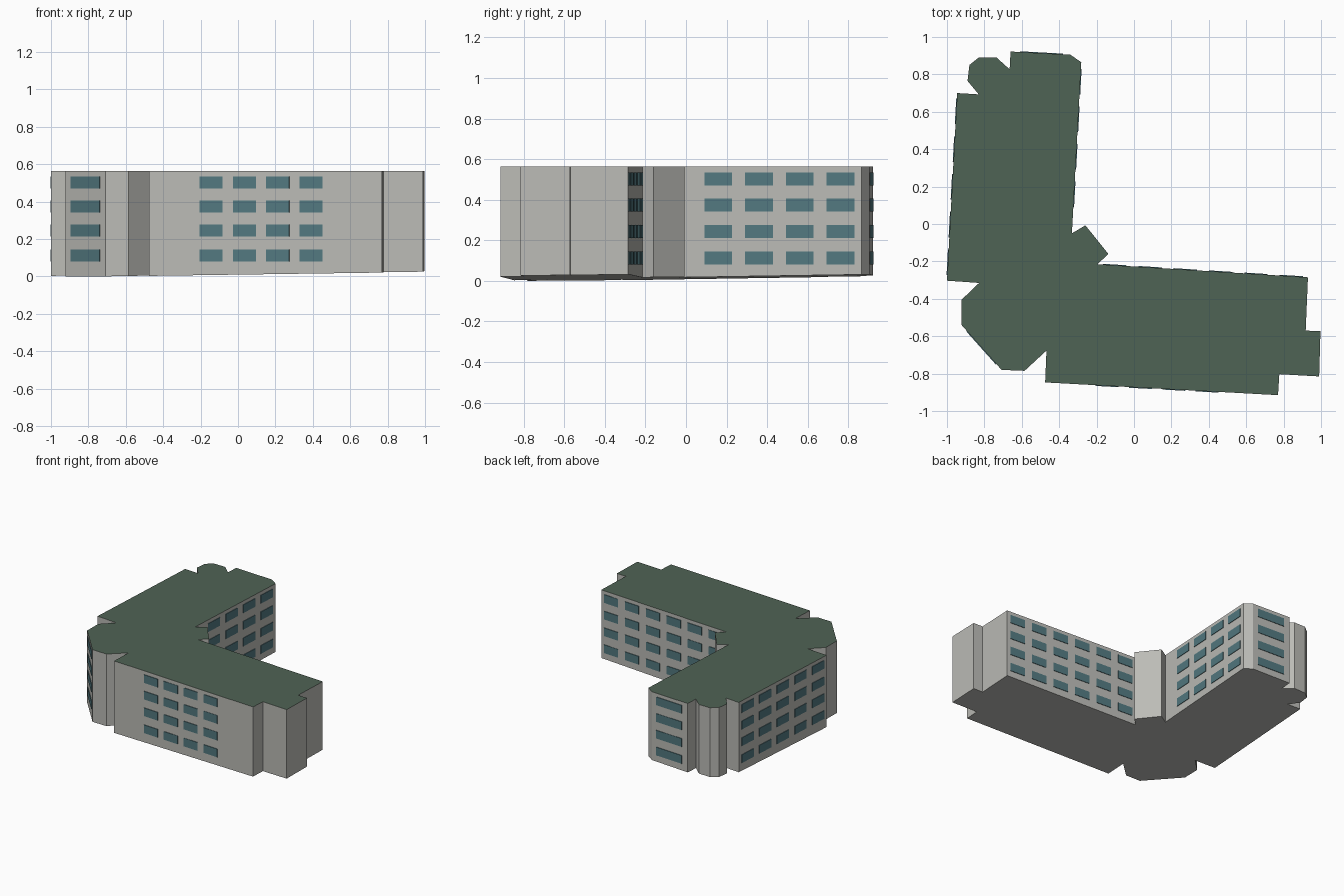
import bpy, bmesh
from mathutils import Vector

if "Cube" in bpy.data.objects:
    bpy.data.objects.remove(bpy.data.objects["Cube"])

ROOF_Z = 0.563


def material(name, rgb):
    m = bpy.data.materials.new(name)
    m.diffuse_color = (*rgb, 1)
    m.use_nodes = True
    m.node_tree.nodes["Principled BSDF"].inputs["Base Color"].default_value = m.diffuse_color
    return m


wall_mat = material("pale grey wall", (0.50, 0.50, 0.47))
roof_mat = material("dark green roof", (0.078, 0.125, 0.09))
glass_mat = material("blue grey glass", (0.085, 0.19, 0.215))


def make_object(name, bm, mats):
    bmesh.ops.recalc_face_normals(bm, faces=bm.faces)
    mesh = bpy.data.meshes.new(name)
    for m in mats:
        mesh.materials.append(m)
    if len(mats) > 1:                       # roof colour on upward faces
        for f in bm.faces:
            f.material_index = 1 if f.normal.z > 0.9 else 0
    bm.to_mesh(mesh)
    bm.free()
    ob = bpy.data.objects.new(name, mesh)
    bpy.context.collection.objects.link(ob)


# L-shaped footprint, clockwise from the north end
footprint = [
    (-0.66, 0.922), (-0.34, 0.905), (-0.282, 0.865), (-0.332, -0.05),
    (-0.26, -0.007), (-0.137, -0.16), (-0.195, -0.215), (0.93, -0.285),
    (0.918, -0.57), (0.997, -0.573), (0.99, -0.815), (0.777, -0.803),
    (0.77, -0.915), (-0.475, -0.847), (-0.468, -0.677), (-0.585, -0.785),
    (-0.708, -0.78), (-0.922, -0.54), (-0.922, -0.405), (-0.828, -0.315),
    (-1.0, -0.303), (-0.945, 0.70), (-0.83, 0.693), (-0.89, 0.765),
    (-0.88, 0.85), (-0.83, 0.89), (-0.735, 0.89), (-0.665, 0.827)]


def ground(x, y):
    """Gently sloping underside."""
    return max(0.0, 0.023 + 0.015 * x + 0.015 * y - 0.0005)


# Building block
bm = bmesh.new()
low = [bm.verts.new((x, y, ground(x, y))) for x, y in footprint]
top = [bm.verts.new((x, y, ROOF_Z)) for x, y in footprint]
bm.faces.new(low)
bm.faces.new(top)
for i in range(len(low)):
    j = (i + 1) % len(low)
    bm.faces.new((low[i], low[j], top[j], top[i]))
make_object("building_block", bm, [wall_mat, roof_mat])

ROWS = [0.08, 0.212, 0.342, 0.471]          # window sill heights
WIN_H = 0.064


def windows(name, edge, first, last, columns, width):
    """Grid of thin panes on a wall; first/last are distances along the wall."""
    a = Vector((*footprint[edge], 0))
    b = Vector((*footprint[(edge + 1) % len(footprint)], 0))
    along = (b - a).normalized()
    out = Vector((-along.y, along.x, 0))    # outward for a clockwise outline
    pitch = (last - first - width) / max(1, columns - 1)
    bm = bmesh.new()
    for c in range(columns):
        for z in ROWS:
            s = first + c * pitch
            v = [bm.verts.new(a + along * (s + u * width) + out * d
                              + Vector((0, 0, z + h * WIN_H)))
                 for d in (-0.002, 0.004)
                 for u, h in ((0, 0), (1, 0), (1, 1), (0, 1))]
            bm.faces.new(v[:4])
            bm.faces.new(v[4:])
            for k in range(4):
                n = (k + 1) % 4
                bm.faces.new((v[k], v[n], v[4 + n], v[4 + k]))
    make_object(name, bm, [glass_mat])


windows("north_end_windows", 0, 0.05, 0.28, 1, 0.23)
windows("courtyard_east_windows", 2, 0.035, 0.775, 4, 0.137)
windows("courtyard_north_windows", 6, 0.03, 1.10, 6, 0.125)
windows("front_windows", 12, 0.318, 0.977, 4, 0.123)
windows("corner_windows", 16, 0.043, 0.278, 1, 0.235)
windows("west_windows", 20, 0.03, 0.975, 5, 0.137)
